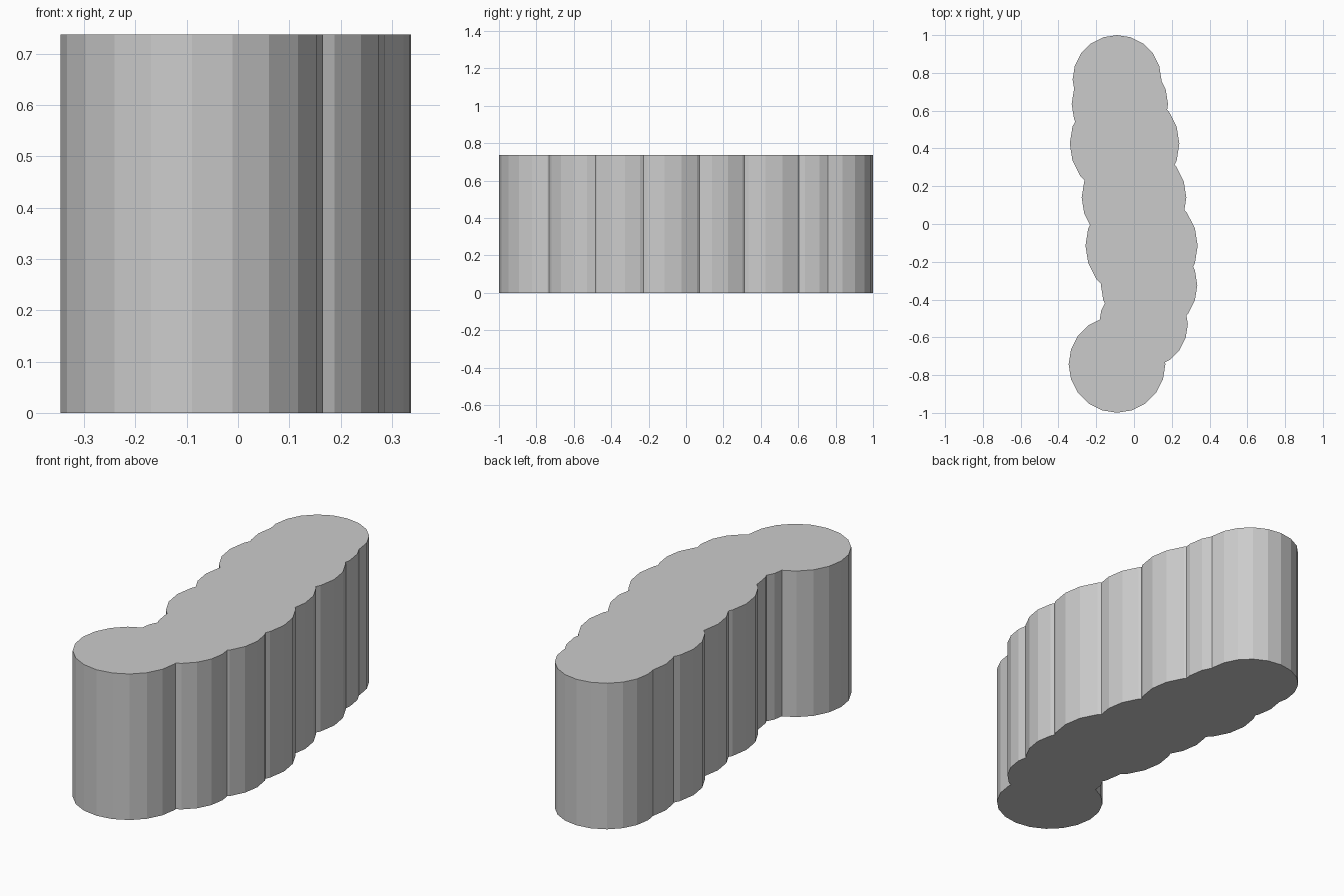
import bpy, bmesh
from math import cos, sin, tau
from mathutils import Vector
from mathutils.geometry import delaunay_2d_cdt

if "Cube" in bpy.data.objects:
    bpy.data.objects.remove(bpy.data.objects["Cube"])

HEIGHT = 0.737
SIDES = 20

# overlapping round lobes along the curve: centre x, centre y, radius
lobes = [
    (-0.09, 0.765, 0.235),
    (-0.075, 0.635, 0.255),
    (-0.05, 0.425, 0.29),
    (0.0, 0.14, 0.277),
    (0.04, -0.115, 0.297),
    (0.08, -0.325, 0.255),
    (0.05, -0.53, 0.235),
    (-0.09, -0.743, 0.256),
]

# merge the lobe polygons into one flat outline
points, polygons = [], []
for x, y, r in lobes:
    start = len(points)
    points += [Vector((x + r * cos(tau * i / SIDES), y + r * sin(tau * i / SIDES)))
               for i in range(SIDES)]
    polygons.append(list(range(start, start + SIDES)))
verts, _, faces, *_ = delaunay_2d_cdt(points, [], polygons, 1, 1e-5)

bm = bmesh.new()
bv = [bm.verts.new((v.x, v.y, 0)) for v in verts]
for f in faces:
    bm.faces.new([bv[i] for i in f])
bmesh.ops.dissolve_faces(bm, faces=bm.faces[:], use_verts=False)
bmesh.ops.delete(bm, geom=[v for v in bm.verts if not v.link_faces], context='VERTS')

# raise the outline into a solid block
res = bmesh.ops.extrude_face_region(bm, geom=bm.faces[:])
top = [g for g in res["geom"] if isinstance(g, bmesh.types.BMVert)]
bmesh.ops.translate(bm, verts=top, vec=(0, 0, HEIGHT))
bmesh.ops.recalc_face_normals(bm, faces=bm.faces[:])

mesh = bpy.data.meshes.new("lobed_block")
bm.to_mesh(mesh)
bm.free()
block = bpy.data.objects.new("lobed_block", mesh)
bpy.context.collection.objects.link(block)
